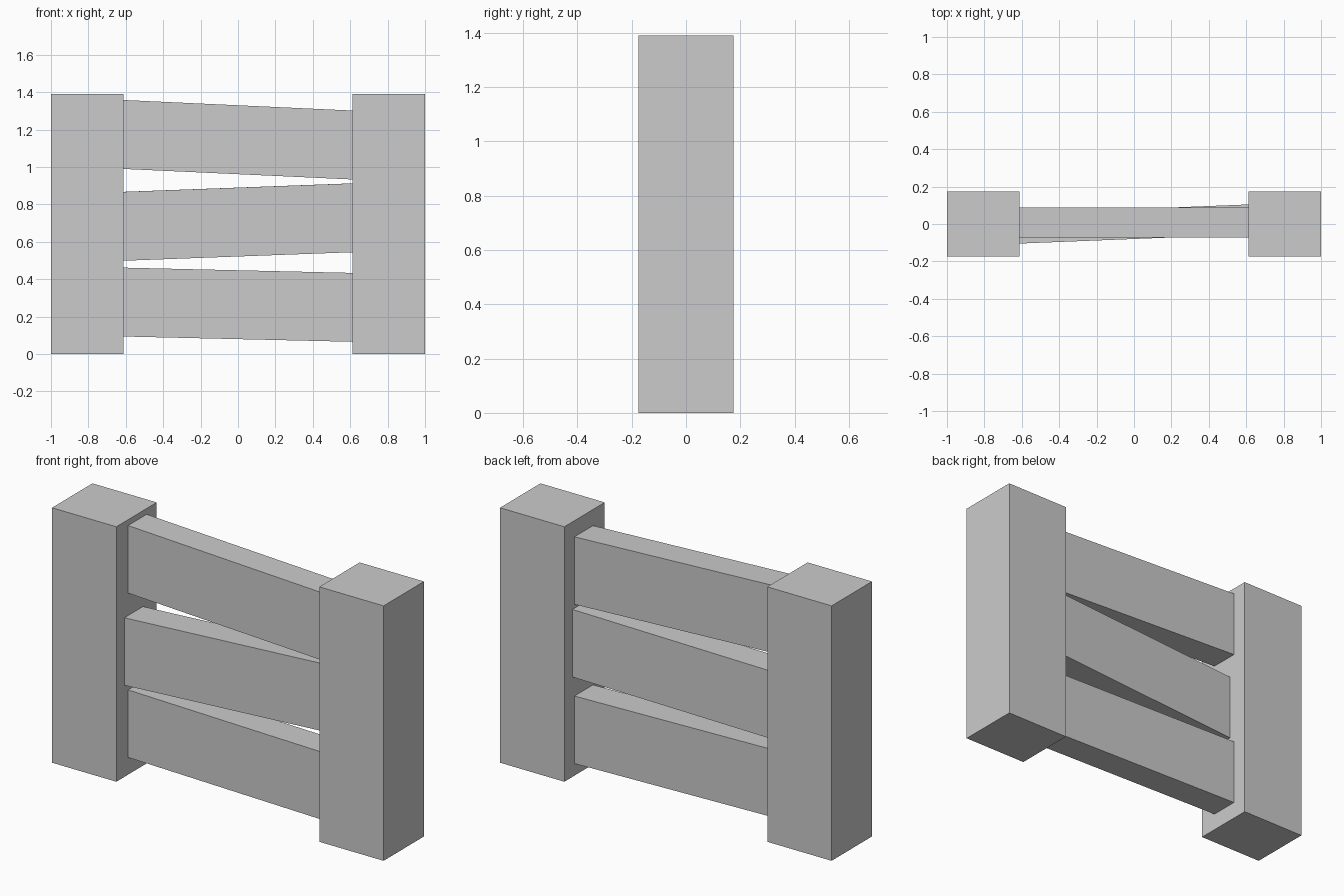
import bpy
from mathutils import Matrix
from math import atan

if "Cube" in bpy.data.objects:
    bpy.data.objects.remove(bpy.data.objects["Cube"])


def box(name, size, center, slope=0.0, yaw=0.0):
    """Box of a given size, tilted in the front view and yawed in the top view."""
    bpy.ops.mesh.primitive_cube_add(size=1)
    ob = bpy.context.object
    ob.name = name
    ob.data.transform(Matrix.Translation(center)
                      @ Matrix.Rotation(atan(yaw), 4, 'Z')
                      @ Matrix.Rotation(-atan(slope), 4, 'Y')
                      @ Matrix.Diagonal((*size, 1)))
    return ob


# Square posts at both ends
POST_H = 1.39
for side, sx in (("left", -1), ("right", 1)):
    box(f"{side}_post", (0.388, 0.348, POST_H), (sx * 0.806, 0, POST_H / 2))

# Crooked planks, ends sunk slightly into the posts: name, y, z, slope, yaw
for name, y, z, slope, yaw in (
    ("top_plank", 0.007, 1.146, -0.046, 0.0),
    ("middle_plank", 0.0, 0.706, 0.037, 0.04),
    ("bottom_plank", 0.007, 0.264, -0.023, 0.0),
):
    box(name, (1.25, 0.16, 0.368), (0, y, z), slope, yaw)
